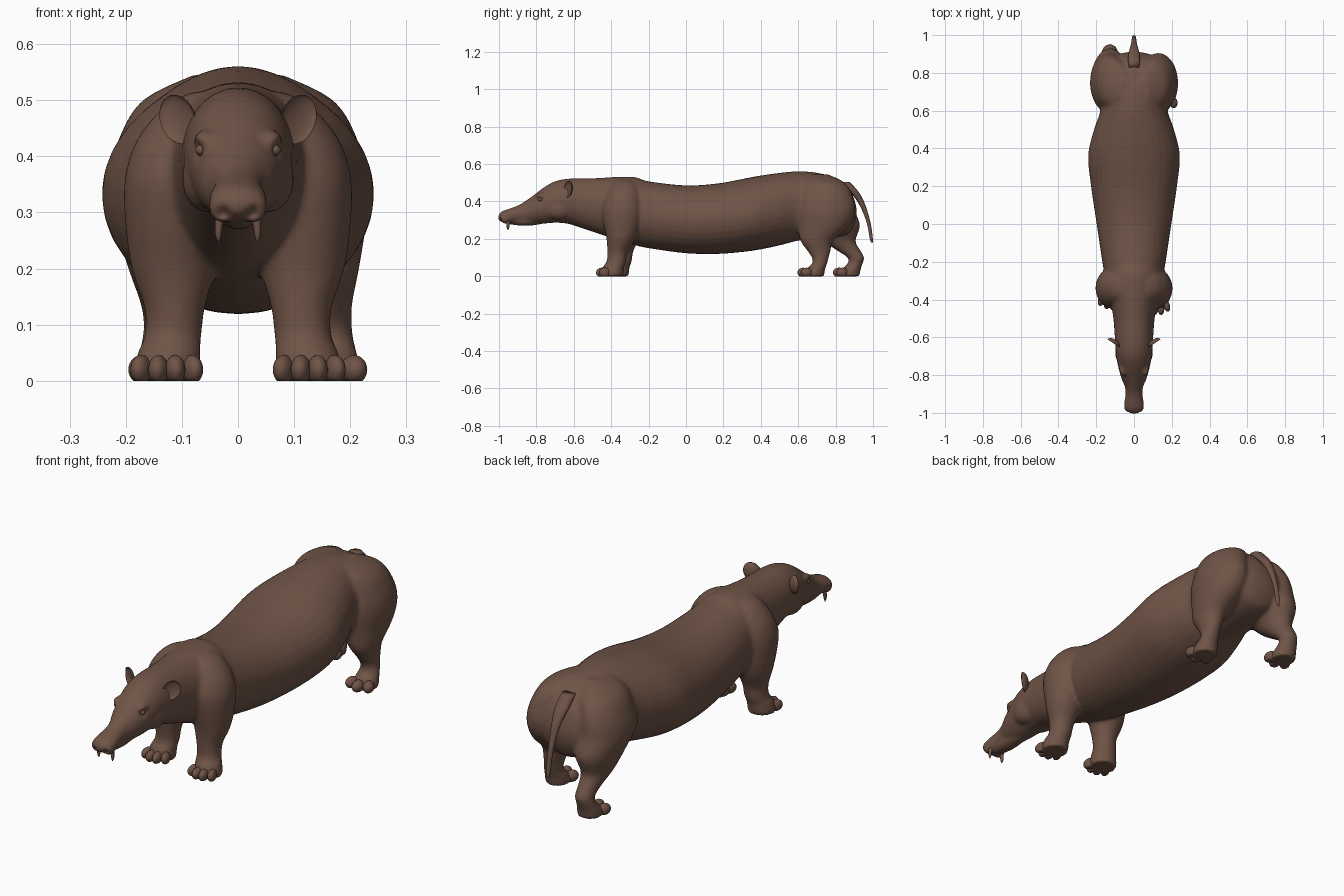
import bpy, bmesh, math
from mathutils import Matrix, Vector

if "Cube" in bpy.data.objects:
    bpy.data.objects.remove(bpy.data.objects["Cube"])

skin = bpy.data.materials.new("brown skin")
skin.diffuse_color = (0.16, 0.088, 0.062, 1)
skin.use_nodes = True
skin.node_tree.nodes["Principled BSDF"].inputs["Base Color"].default_value = skin.diffuse_color


def catmull(p, i, t):
    a, b, c, d = (p[max(0, min(len(p) - 1, i + k))] for k in (-1, 0, 1, 2))
    return [0.5 * (2 * q + (r - o) * t + (2 * o - 5 * q + 4 * r - s) * t * t
            + (3 * q - o - 3 * r + s) * t ** 3) for o, q, r, s in zip(a, b, c, d)]


def loft(bm, axis, stations, sub=4, seg=32):
    """Skin of ellipses; station = (axis position, centre u, centre w, radius u, radius w)."""
    rows = [catmull(stations, i, k / sub) for i in range(len(stations) - 1) for k in range(sub)]
    rows.append(stations[-1])
    rings = []
    for a, u, w, ru, rw in rows:
        ring = []
        for k in range(seg):
            t = 2 * math.pi * k / seg
            x, v = u + max(ru, .002) * math.cos(t), w + max(rw, .002) * math.sin(t)
            ring.append(bm.verts.new((x, a, v) if axis == "y" else (x, v, a)))
        rings.append(ring)
    for r, s in zip(rings, rings[1:]):
        for k in range(seg):
            n = (k + 1) % seg
            bm.faces.new((r[k], r[n], s[n], s[k]))
    bm.faces.new(rings[0])
    bm.faces.new(rings[-1])


def ball(bm, centre, radii, rot=Matrix()):
    m = Matrix.Translation(centre) @ rot @ Matrix.Diagonal((*radii, 1))
    return bmesh.ops.create_uvsphere(bm, u_segments=24, v_segments=14, radius=1, matrix=m)["verts"]


def finish(name, bm):
    bmesh.ops.recalc_face_normals(bm, faces=bm.faces)
    for f in bm.faces:
        f.smooth = True
    me = bpy.data.meshes.new(name)
    bm.to_mesh(me)
    bm.free()
    me.materials.append(skin)
    ob = bpy.data.objects.new(name, me)
    bpy.context.collection.objects.link(ob)
    return ob


# Head, neck and barrel: y, top, bottom, half width
TRUNK = [(-1.004, .325, .30, .02), (-.985, .347, .29, .043), (-.95, .36, .282, .052),
         (-.90, .378, .284, .045), (-.86, .402, .284, .049), (-.82, .43, .282, .066),
         (-.76, .475, .281, .083), (-.70, .508, .286, .094), (-.63, .522, .28, .10),
         (-.55, .523, .255, .105), (-.46, .526, .225, .115), (-.36, .532, .19, .14),
         (-.27, .53, .165, .155), (-.20, .508, .15, .168), (0, .486, .123, .198),
         (.18, .498, .12, .225), (.36, .532, .137, .243), (.5, .553, .165, .212),
         (.6, .561, .19, .178), (.7, .554, .20, .17), (.8, .525, .21, .16),
         (.87, .47, .23, .13), (.90, .41, .28, .08), (.912, .36, .33, .02)]
# Legs: z, x, y, half width, half depth
FRONT = [(0, .127, -.395, .058, .058), (.015, .127, -.395, .06, .06), (.05, .123, -.388, .056, .057),
         (.08, .116, -.372, .051, .052), (.13, .113, -.365, .054, .056), (.2, .115, -.348, .075, .077),
         (.28, .115, -.342, .086, .098), (.36, .11, -.34, .092, .108), (.43, .095, -.335, .085, .095),
         (.49, .07, -.33, .06, .07), (.515, .05, -.33, .03, .04)]
HIND = [(0, .165, .682, .053, .056), (.015, .165, .682, .055, .058), (.04, .165, .695, .05, .05),
        (.07, .165, .715, .042, .04), (.10, .162, .718, .041, .045), (.14, .158, .71, .046, .064),
        (.19, .152, .70, .062, .088), (.27, .135, .735, .092, .14), (.35, .13, .747, .103, .158),
        (.43, .12, .745, .093, .145), (.50, .09, .73, .08, .12), (.545, .05, .70, .03, .06)]


def posed(leg, side, dx, dy):
    """Mirror a leg and swing its lower part."""
    out = []
    for z, x, y, rx, ry in leg:
        f = min(1, max(0, (.34 - z) / .24))
        out.append((z, side * (x + dx * f), y + dy * f, rx, ry))
    return out


LEGS = [("front_right", FRONT, 1, 0, 0), ("front_left", FRONT, -1, 0, .03),
        ("hind_right", HIND, 1, 0, 0), ("hind_left", HIND, -1, -.035, .19)]

bm = bmesh.new()
loft(bm, "y", [(y, 0, (t + b) / 2, w, (t - b) / 2) for y, t, b, w in TRUNK])
for _, leg, side, dx, dy in LEGS:
    loft(bm, "z", posed(leg, side, dx, dy))
# Lower jaw, nose bulbs, brows and cheeks
ball(bm, (0, -.86, .293), (.036, .11, .023))
for s in (1, -1):
    ball(bm, (s * .027, -.967, .312), (.026, .032, .032))
    ball(bm, (s * .06, -.77, .43), (.02, .035, .018))
    ball(bm, (s * .055, -.68, .36), (.045, .07, .06))
body = finish("body", bm)

# Fuse the forms into one soft skin
m = body.modifiers.new("fuse", "REMESH")
m.mode, m.voxel_size, m.use_smooth_shade = "VOXEL", .008, True
m = body.modifiers.new("soften", "SMOOTH")
m.factor, m.iterations = .5, 8
fused = bpy.data.meshes.new_from_object(body.evaluated_get(bpy.context.evaluated_depsgraph_get()))
body.modifiers.clear()
body.data = fused
# Nostril and eye socket dents
for s in (1, -1):
    for c, push, r in (((s * .026, -.992, .30), (0, .018, 0), .011),
                       ((s * .07, -.782, .412), (-s * .008, .004, 0), .014)):
        c, push = Vector(c), Vector(push)
        for v in fused.vertices:
            d = (v.co - c).length_squared / r ** 2
            if d < 6:
                v.co += push * math.exp(-d)

# Toes fanned over the front of each foot
for name, leg, side, dx, dy in LEGS:
    _, x, y, rx, ry = posed(leg, side, dx, dy)[0]
    n = 4 if leg is FRONT else 3
    bm = bmesh.new()
    for k in range(n):
        t = 2 * k / (n - 1) - 1
        ball(bm, (x + t * rx * .78, y - ry * (.97 - .32 * t * t), .02),
             (.064 / n + .002, .032, .026), Matrix.Rotation(t * .3, 4, "Z"))
    for v in bm.verts:
        v.co.z = max(0, v.co.z)
    finish(name + "_toes", bm)

for s, label in ((1, "right"), (-1, "left")):
    # Cupped ear: front half of a flat ball folded back
    bm = bmesh.new()
    ball(bm, (0, 0, 0), (1, 1, 1))
    for v in bm.verts:
        if v.co.y < 0:
            v.co.y *= -.55
    rot = Matrix.Rotation(s * .58, 4, "Z") @ Matrix.Rotation(s * .5, 4, "Y")
    bm.transform(Matrix.Translation((s * .108, -.632, .466)) @ rot
                 @ Matrix.Diagonal((.036, .022, .046, 1)))
    finish("ear_" + label, bm)
    # Eye
    bm = bmesh.new()
    ball(bm, (s * .066, -.78, .411), (.01, .012, .01))
    finish("eye_" + label, bm)
    # Fang
    bm = bmesh.new()
    loft(bm, "z", [(.247, s * .034, -.952, .001, .001), (.262, s * .035, -.952, .006, .007),
                   (.30, s * .032, -.95, .009, .011)], seg=12)
    finish("fang_" + label, bm)

# Hanging tail
bm = bmesh.new()
loft(bm, "z", [(.505, 0, .845, .03, .03), (.46, 0, .89, .031, .026), (.42, 0, .922, .024, .02),
               (.36, 0, .952, .016, .014), (.28, 0, .978, .012, .01), (.20, 0, .991, .009, .008),
               (.18, 0, .995, .004, .004)], seg=16)
finish("tail", bm)
